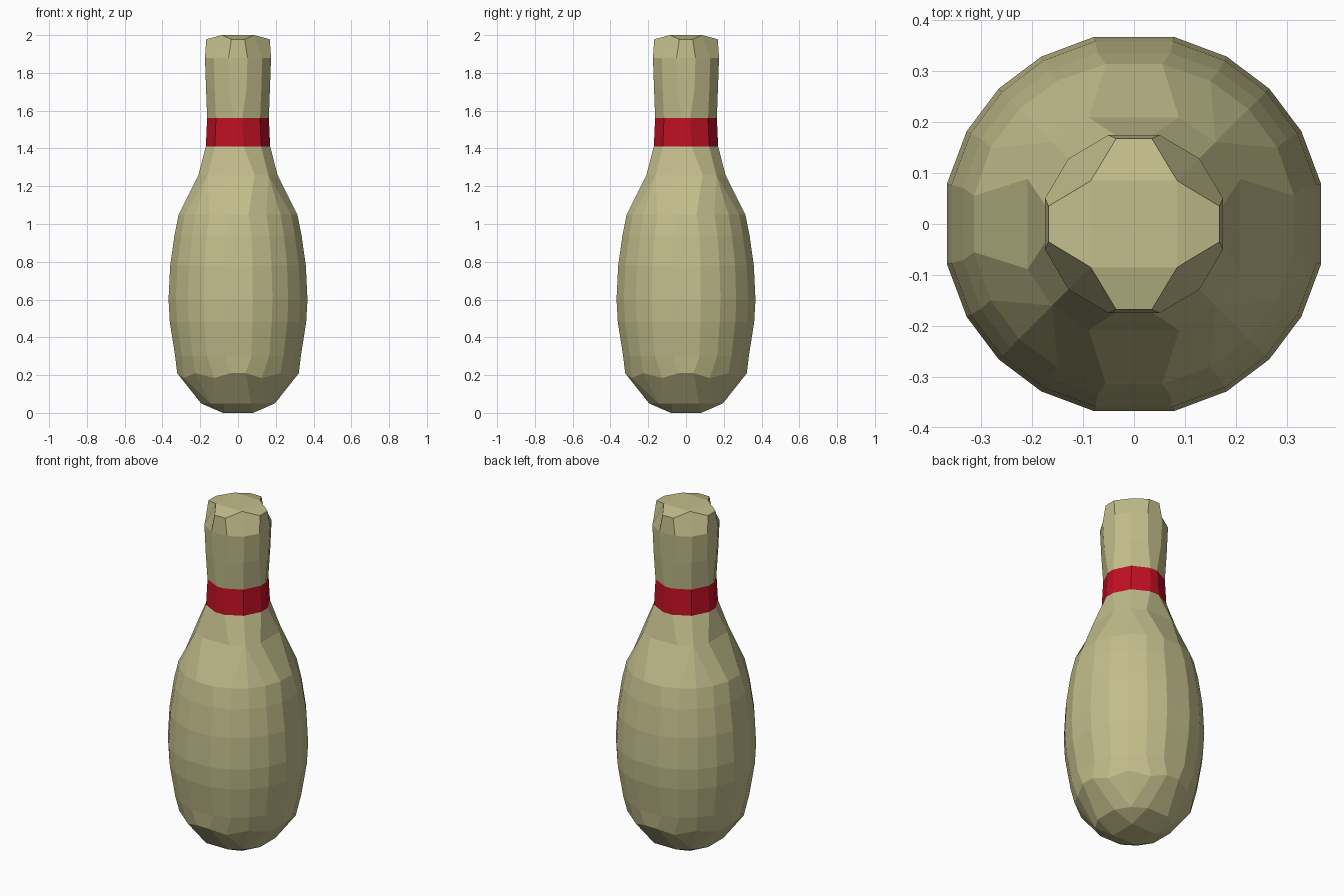
import bpy, bmesh, math

if "Cube" in bpy.data.objects:
    bpy.data.objects.remove(bpy.data.objects["Cube"])


def material(name, rgb):
    m = bpy.data.materials.new(name)
    m.diffuse_color = (*rgb, 1)
    m.use_nodes = True
    m.node_tree.nodes["Principled BSDF"].inputs["Base Color"].default_value = m.diffuse_color
    return m


def ring(z, r, *angles):
    """One eighth of a ring: middle of the side facing +x, then corners up to 45 degrees."""
    pts = [(r * math.cos(math.radians(a)), r * math.sin(math.radians(a)), z)
           for a in (*angles, 45)]
    return [(pts[0][0], 0, z)] + pts


# Profile: eighth-rings from base to crown
rows = [
    [(0, 0, 0)],
    [(.08, 0, 0), (.08, .08, 0)],
    [(.195, 0, .05), (.195, .07, .05), (.146, .146, .05)],
    [(.322, 0, .21), (.322, .04, .21), (.288, .125, .185), (.225, .225, .21)],
    ring(.30, .340, 12, 29),
    ring(.48, .369, 12, 29),
    ring(.60, .376, 12, 29),
    ring(.78, .367, 12, 29),
    ring(.94, .344, 12, 29),
    ring(1.05, .319, 10, 28),
    ring(1.26, .227, 23),
    ring(1.41, .173, 10),
    ring(1.56, .165, 8),
    ring(1.72, .175, 15),
    ring(1.88, .182, 16),
    [(.168, 0, 1.978), (.168, .035, 1.978), (.085, .085, 2)],
    [(.085, 0, 2), (.085, .085, 2)],
    [(0, 0, 2)],
]

bm = bmesh.new()
cache = {}


def vert(p, turn, flip):
    x, y, z = p
    if flip:
        y = -y
    for _ in range(turn):
        x, y = -y, x
    key = (round(x, 5) + 0.0, round(y, 5) + 0.0, z)
    if key not in cache:
        cache[key] = bm.verts.new(key)
    return cache[key]


def face(pts, turn, flip):
    vs = list(dict.fromkeys(vert(p, turn, flip) for p in pts))
    if len(vs) > 2:
        f = bm.faces.new(vs)
        if all(1.40 < p[2] < 1.57 for p in pts):
            f.material_index = 1          # neck band


# Join neighbouring rings in all eight mirrored sectors
for turn in range(4):
    for flip in (False, True):
        for a, b in zip(rows, rows[1:]):
            for i in range(max(len(a), len(b)) - 1):
                a0, a1 = a[min(i, len(a) - 1)], a[min(i + 1, len(a) - 1)]
                b0, b1 = b[min(i, len(b) - 1)], b[min(i + 1, len(b) - 1)]
                face([a0, a1, b1, b0], turn, flip)

bmesh.ops.recalc_face_normals(bm, faces=bm.faces)
bmesh.ops.dissolve_limit(bm, angle_limit=math.radians(0.5), verts=bm.verts,
                         edges=bm.edges, delimit={'MATERIAL'})

mesh = bpy.data.meshes.new("pin_body")
bm.to_mesh(mesh)
bm.free()
mesh.materials.append(material("ivory", (.54, .51, .26)))
mesh.materials.append(material("red", (.52, .005, .017)))
pin = bpy.data.objects.new("pin_body", mesh)
bpy.context.collection.objects.link(pin)
